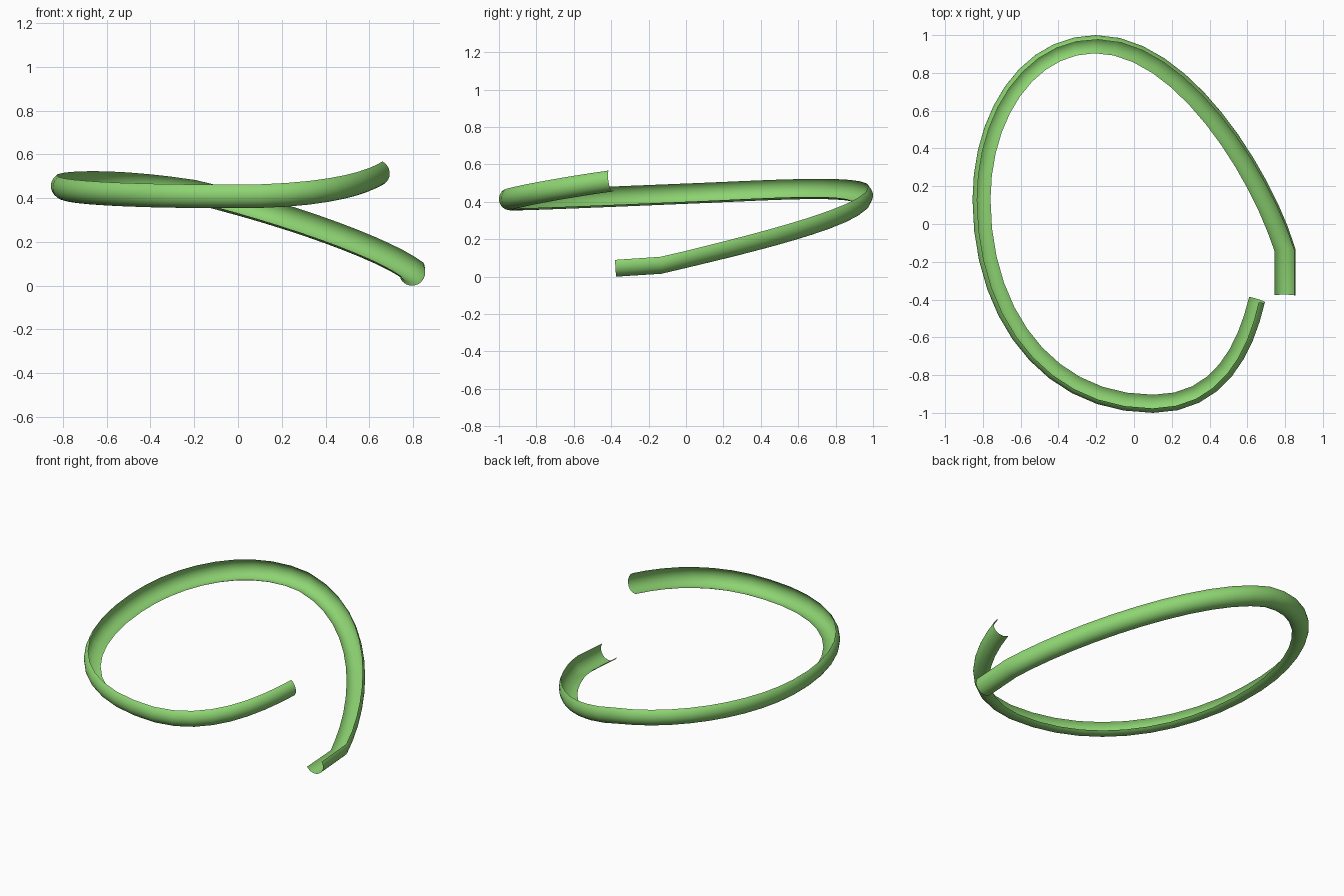
import bpy, bmesh, math
from mathutils import Vector
from mathutils.geometry import interpolate_bezier

if "Cube" in bpy.data.objects:
    bpy.data.objects.remove(bpy.data.objects["Cube"])

RADIUS = 0.06
SIDES = 16

# Centre line: (handle in, anchor, handle out, bank angle in degrees)
knots = [
    (None, (0.795, -0.14, 0.075), (0.67, 0.26, 0.17), 32),
    ((0.25, 0.94, 0.325), (-0.2, 0.94, 0.435), (-0.56, 0.94, 0.495), 53),
    ((-0.795, 0.56, 0.475), (-0.795, 0.13, 0.455), (-0.795, -0.47, 0.43), 54),
    ((-0.45, -0.94, 0.41), (0.1, -0.94, 0.415), (0.44, -0.94, 0.425), 53),
    ((0.575, -0.66, 0.48), (0.635, -0.4, 0.515), None, 62),
]
steps = [12, 10, 11, 8]

# Short straight run-out, then the sampled curve
path = [(Vector((0.795, -0.378, 0.06)), 30)]
for i, n in enumerate(steps):
    a, b = knots[i], knots[i + 1]
    pts = interpolate_bezier(Vector(a[1]), Vector(a[2]), Vector(b[0]), Vector(b[1]), n + 1)
    for k, p in enumerate(pts[:-1] if i < len(steps) - 1 else pts):
        path.append((p.copy(), a[3] + (b[3] - a[3]) * k / n))

# Sweep a banked half-circle along the path
bm = bmesh.new()
rings = []
for i, (c, bank) in enumerate(path):
    before = path[max(i - 1, 0)][0]
    after = path[min(i + 1, len(path) - 1)][0]
    t = ((after - c).normalized() + (c - before).normalized()).normalized()
    inward = Vector((0, 0, 1)).cross(t).normalized()
    up = t.cross(inward)
    th = math.radians(bank)
    side = inward * math.cos(th) - up * math.sin(th)
    opening = inward * math.sin(th) + up * math.cos(th)
    ring = []
    for k in range(SIDES + 1):
        ang = math.pi * k / SIDES
        ring.append(bm.verts.new(c + RADIUS * (side * math.cos(ang) - opening * math.sin(ang))))
    rings.append(ring)
for r0, r1 in zip(rings, rings[1:]):
    for k in range(SIDES):
        bm.faces.new((r0[k], r0[k + 1], r1[k + 1], r1[k]))

# Stand on the ground
low = min(v.co.z for v in bm.verts)
bmesh.ops.translate(bm, verts=bm.verts, vec=(0, 0, -low))
bmesh.ops.recalc_face_normals(bm, faces=bm.faces)
mesh = bpy.data.meshes.new("slide_channel")
bm.to_mesh(mesh)
bm.free()

channel = bpy.data.objects.new("slide_channel", mesh)
bpy.context.collection.objects.link(channel)
green = bpy.data.materials.new("green")
green.diffuse_color = (0.27, 0.66, 0.17, 1)
green.use_nodes = True
green.node_tree.nodes["Principled BSDF"].inputs["Base Color"].default_value = green.diffuse_color
mesh.materials.append(green)
bpy.context.view_layer.objects.active = channel
channel.select_set(True)
bpy.ops.object.shade_smooth_by_angle(angle=math.radians(30))
